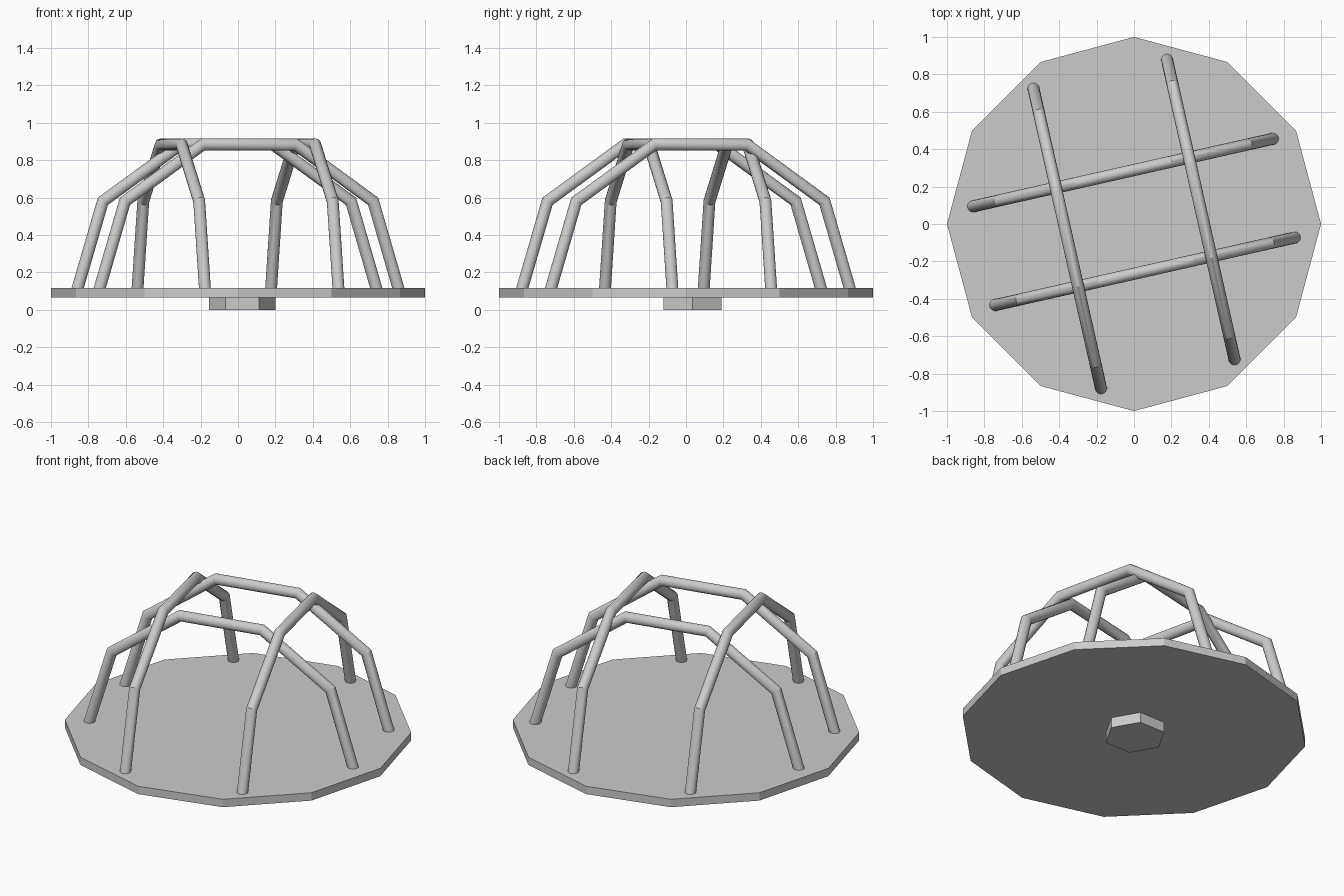
import bpy, bmesh
from math import sin, cos, pi, radians
from mathutils import Vector, Matrix

if "Cube" in bpy.data.objects:
    bpy.data.objects.remove(bpy.data.objects["Cube"])


def prism(name, sides, radius, z0, z1, x=0, y=0):
    """Flat-sided disc with a corner pointing along +x."""
    bm = bmesh.new()
    bmesh.ops.create_cone(bm, cap_ends=True, segments=sides, radius1=radius,
                          radius2=radius, depth=z1 - z0)
    # put one corner exactly on the x axis
    c = max(bm.verts, key=lambda v: v.co.x).co
    ang = Vector((c.x, c.y)).angle_signed(Vector((1, 0)))
    bmesh.ops.rotate(bm, verts=bm.verts, matrix=Matrix.Rotation(-ang, 3, 'Z'))
    me = bpy.data.meshes.new(name)
    bm.to_mesh(me)
    bm.free()
    ob = bpy.data.objects.new(name, me)
    ob.location = (x, y, (z0 + z1) / 2)
    bpy.context.collection.objects.link(ob)
    return ob


def tube_arch(name, path, r, loc, rot, sides=16):
    """Tube with mitred bends along a path in the local xz plane."""
    pts = [Vector((s, 0, z)) for s, z in path]
    across = Vector((0, 1, 0))
    bm = bmesh.new()
    rings = []
    for i, p in enumerate(pts):
        a = (p - pts[i - 1]).normalized() if i else None
        b = (pts[i + 1] - p).normalized() if i < len(pts) - 1 else None
        a, b = a or b, b or a
        t = (a + b).normalized()
        up = across.cross(t) * (r / t.dot(a))
        rings.append([bm.verts.new(p + up * cos(k * 2 * pi / sides)
                                   + across * r * sin(k * 2 * pi / sides))
                      for k in range(sides)])
    for q, w in zip(rings, rings[1:]):
        for k in range(sides):
            n = (k + 1) % sides
            bm.faces.new((q[k], q[n], w[n], w[k]))
    bm.faces.new(rings[0])
    bm.faces.new(rings[-1])
    bmesh.ops.recalc_face_normals(bm, faces=bm.faces)
    me = bpy.data.meshes.new(name)
    bm.to_mesh(me)
    bm.free()
    ob = bpy.data.objects.new(name, me)
    ob.location = loc
    ob.rotation_euler.z = rot
    bpy.context.collection.objects.link(ob)
    bpy.ops.object.select_all(action='DESELECT')
    ob.select_set(True)
    bpy.context.view_layer.objects.active = ob
    bpy.ops.object.shade_smooth_by_angle(angle=radians(30))
    return ob


# Spinning platform and the hub below it
prism("platform", 12, 1.0, 0.065, 0.115)
prism("hub", 6, 0.178, 0.0, 0.075, 0.022, 0.035)

# Four arched handrails, two crossing pairs
half = [(0.826, 0.09), (0.68, 0.58), (0.254, 0.883)]
arch = [(-s, z) for s, z in half] + half[::-1]
turn = radians(12.7)
for i, side in enumerate((1, -1)):
    tube_arch(f"long_rail_{i + 1}", arch, 0.032,
              (-0.059 * side, 0.011 + 0.264 * side, 0), turn)
    tube_arch(f"cross_rail_{i + 1}", arch, 0.032,
              (0.357 * side, 0.077 * side, 0), turn + pi / 2)
